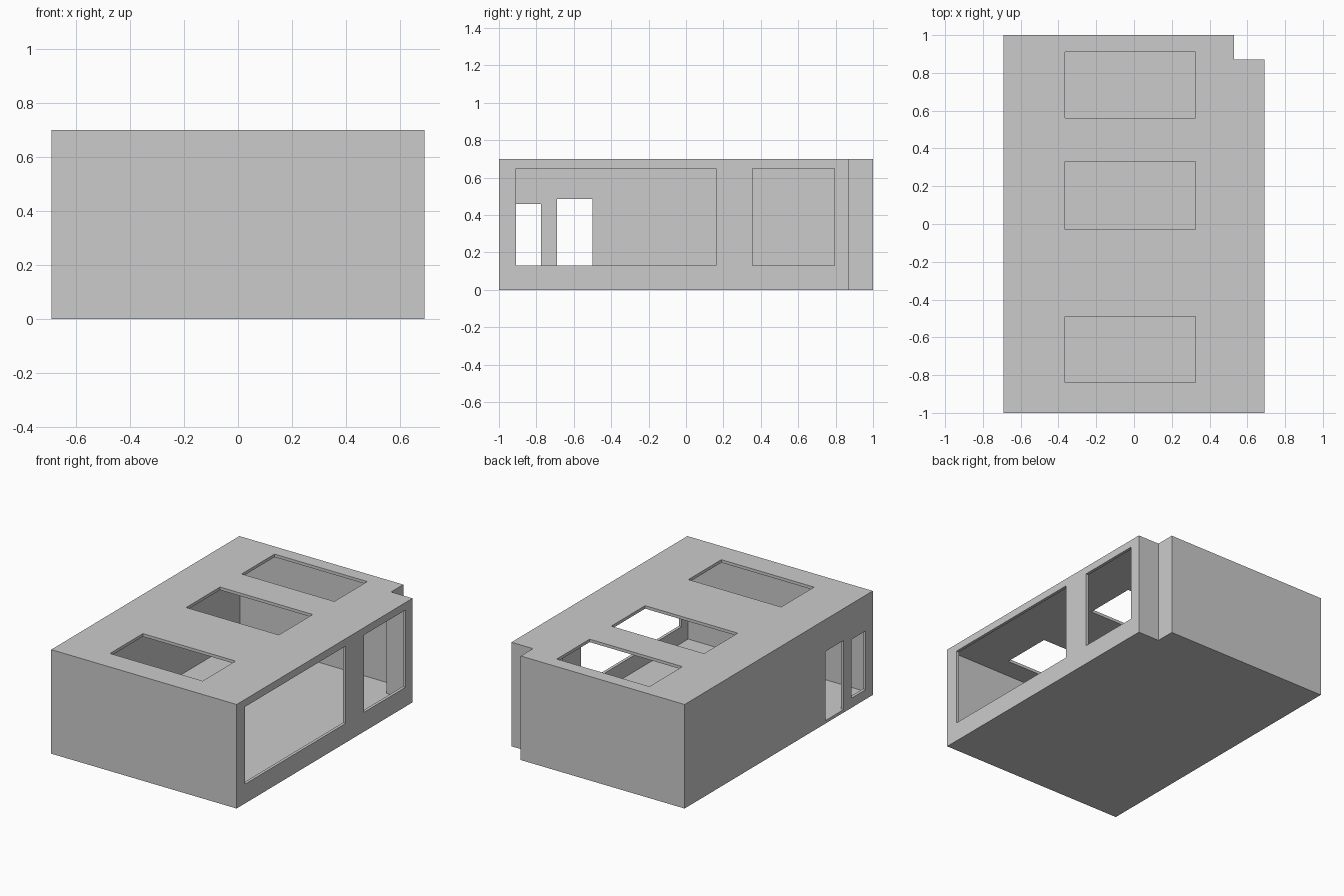
import bpy, bmesh

if "Cube" in bpy.data.objects:
    bpy.data.objects.remove(bpy.data.objects["Cube"])

W, L, H = 0.69, 1.0, 0.70      # half width, half length, height
T = 0.02                       # wall, roof and floor thickness
NX, NY = 0.53, 0.87            # inner corner of the notch


def prism(name, outline, z0, z1):
    bm = bmesh.new()
    face = bm.faces.new([bm.verts.new((x, y, z0)) for x, y in outline])
    ext = bmesh.ops.extrude_face_region(bm, geom=[face])
    verts = [v for v in ext["geom"] if isinstance(v, bmesh.types.BMVert)]
    bmesh.ops.translate(bm, verts=verts, vec=(0, 0, z1 - z0))
    bmesh.ops.recalc_face_normals(bm, faces=bm.faces)
    mesh = bpy.data.meshes.new(name)
    bm.to_mesh(mesh)
    bm.free()
    obj = bpy.data.objects.new(name, mesh)
    bpy.context.collection.objects.link(obj)
    return obj


def plan(inset):
    # Rectangular plan with one notched back corner
    w, l = W - inset, L - inset
    nx, ny = NX - inset, NY - inset
    return [(-w, -l), (w, -l), (w, ny), (nx, ny), (nx, l), (-w, l)]


def cut(target, cutter):
    mod = target.modifiers.new("opening", "BOOLEAN")
    mod.operation = "DIFFERENCE"
    mod.solver = "EXACT"
    mod.object = cutter
    cutter.hide_render = True
    bpy.context.view_layer.objects.active = target
    bpy.ops.object.modifier_apply(modifier=mod.name)
    bpy.data.objects.remove(cutter)


def cut_box(target, x0, x1, y0, y1, z0, z1):
    cut(target, prism("cutter", [(x0, y0), (x1, y0), (x1, y1), (x0, y1)], z0, z1))


# Floor slab
prism("floor_slab", plan(0), 0, T)

# Hollow walls and roof
shell = prism("walls_and_roof", plan(0), T, H)
cut(shell, prism("cutter", plan(T), -0.1, H - T))

# Three skylights
for y0, y1 in ((-0.84, -0.49), (-0.03, 0.33), (0.56, 0.91)):
    cut_box(shell, -0.365, 0.325, y0, y1, H - 0.1, H + 0.1)

# Large windows on the right side
for y0, y1 in ((-0.91, 0.16), (0.355, 0.795)):
    cut_box(shell, W - 0.06, W + 0.1, y0, y1, 0.13, 0.65)

# Door and narrow window on the left side
for y0, y1, z0, z1 in ((-0.69, -0.50, -0.1, 0.485), (-0.925, -0.775, 0.065, 0.46)):
    cut_box(shell, -W - 0.1, -W + 0.1, y0, y1, z0, z1)
